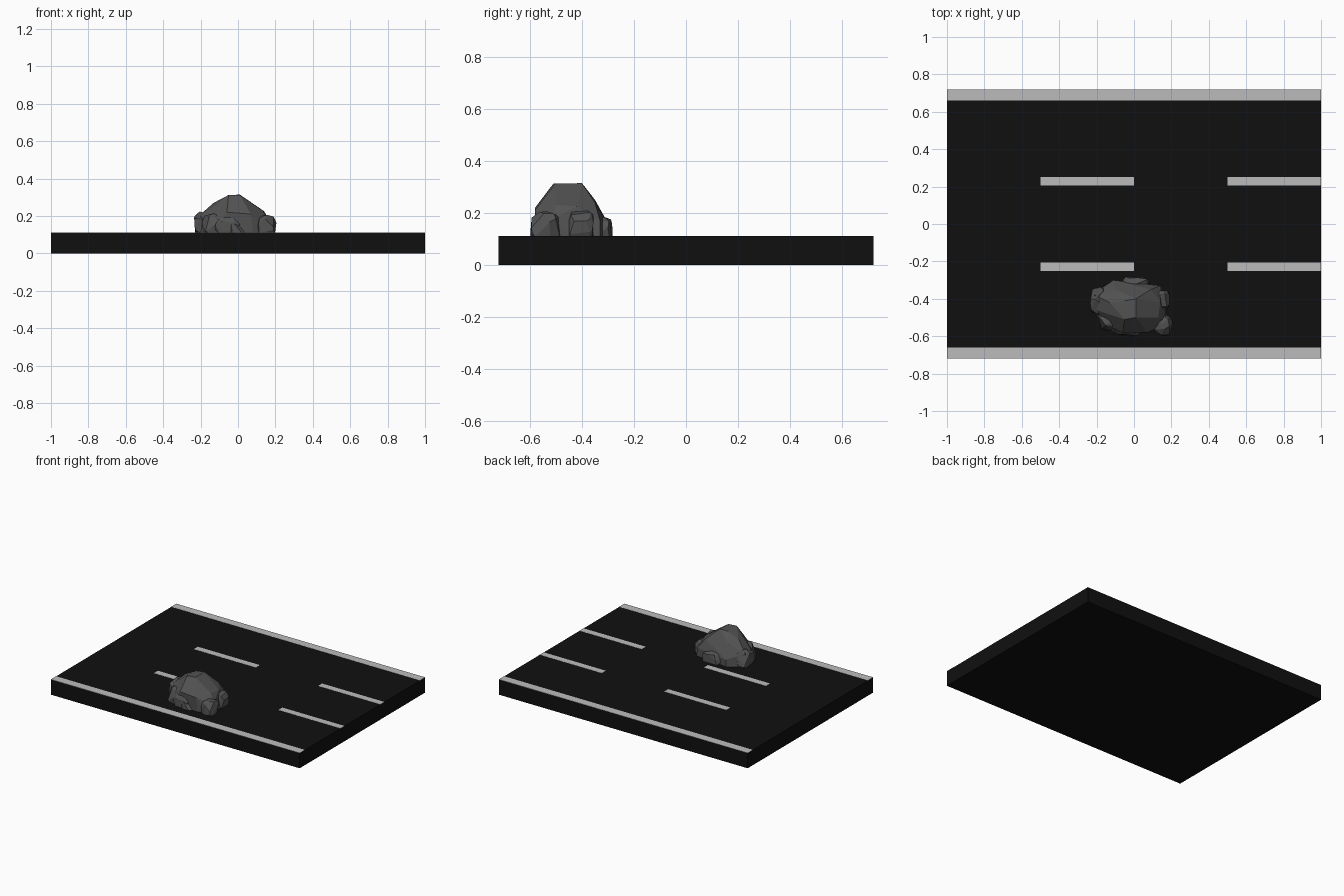
import bpy, bmesh, random
from math import copysign
from mathutils import Vector

if "Cube" in bpy.data.objects:
    bpy.data.objects.remove(bpy.data.objects["Cube"])

random.seed(4)
TOP = 0.11


def material(name, v):
    m = bpy.data.materials.new(name)
    m.diffuse_color = (v, v, v, 1)
    m.use_nodes = True
    m.node_tree.nodes["Principled BSDF"].inputs["Base Color"].default_value = m.diffuse_color
    return m


ASPHALT = material("asphalt", 0.005)
PAINT = material("paint", 0.5)
STONE = material("stone", 0.085)


def finish(bm, name, mat):
    bmesh.ops.recalc_face_normals(bm, faces=bm.faces)
    me = bpy.data.meshes.new(name)
    bm.to_mesh(me)
    bm.free()
    me.materials.append(mat)
    ob = bpy.data.objects.new(name, me)
    bpy.context.collection.objects.link(ob)
    return ob


def box(name, x0, x1, y0, y1, z0, z1, mat):
    bm = bmesh.new()
    bmesh.ops.create_cube(bm, size=1)
    for v in bm.verts:
        v.co = ((x0 + x1) / 2 + v.co.x * (x1 - x0),
                (y0 + y1) / 2 + v.co.y * (y1 - y0),
                (z0 + z1) / 2 + v.co.z * (z1 - z0))
    return finish(bm, name, mat)


def hull(name, points):
    bm = bmesh.new()
    for p in points:
        bm.verts.new(p)
    res = bmesh.ops.convex_hull(bm, input=bm.verts)
    junk = {g for g in res["geom_interior"] + res["geom_unused"]
            if isinstance(g, bmesh.types.BMVert)}
    bmesh.ops.delete(bm, geom=list(junk), context='VERTS')
    # merge nearly flat triangles into broad facets
    bmesh.ops.dissolve_limit(bm, angle_limit=0.2, verts=bm.verts, edges=bm.edges)
    return finish(bm, name, STONE)


def lump(name, centre, half, n=34):
    # chiselled stone: hull of random points on a boxy ellipsoid
    pts = []
    for _ in range(n):
        d = Vector([random.gauss(0, 1) for _ in range(3)]).normalized()
        d = Vector([copysign(abs(c) ** 0.7, c) for c in d])
        pts.append([c + h * k for c, h, k in zip(centre, half, d)])
    return hull(name, pts)


# road slab and painted lines
box("road_slab", -1, 1, -0.72, 0.72, 0, TOP, ASPHALT)
for s, side in ((-1, "front"), (1, "back")):
    y0, y1 = sorted((s * 0.66, s * 0.72))
    box(f"edge_line_{side}", -1, 1, y0, y1, TOP - 0.001, TOP + 0.001, PAINT)
    y0, y1 = sorted((s * 0.205, s * 0.252))
    for i, x in enumerate((-0.5, 0.5)):
        box(f"lane_dash_{side}_{i}", x, x + 0.5, y0, y1, TOP - 0.001, TOP + 0.001, PAINT)

# main boulder
hull("boulder", [
    (-.05, -.51, .312), (.01, -.50, .312), (-.05, -.41, .31), (.01, -.40, .314),
    (-.13, -.42, .27), (-.12, -.50, .26), (.14, -.42, .225), (.13, -.50, .23),
    (-.10, -.35, .25), (.09, -.35, .24),
    (-.21, -.38, .20), (-.20, -.46, .20), (-.11, -.30, .16), (.14, -.33, .17),
    (-.15, -.54, .18), (-.06, -.58, .22), (.07, -.58, .21), (.17, -.52, .17),
    (-.22, -.37, .09), (-.22, -.44, .09), (-.11, -.30, .09), (.15, -.33, .09),
    (-.14, -.56, .09), (.08, -.58, .09), (.17, -.54, .09), (.17, -.40, .09)])

# smaller stones packed round its foot
lump("stone_left", (-.188, -.41, .15), (.05, .075, .075))
lump("stone_front_left", (-.13, -.51, .14), (.065, .06, .075))
lump("stone_front", (-.05, -.55, .14), (.075, .045, .06))
lump("stone_front_low", (-.01, -.565, .125), (.05, .035, .045))
lump("stone_right_front", (.155, -.54, .14), (.052, .06, .065))
lump("stone_right_back", (.135, -.405, .145), (.058, .06, .065))
lump("stone_back", (0, -.315, .13), (.085, .034, .055))
